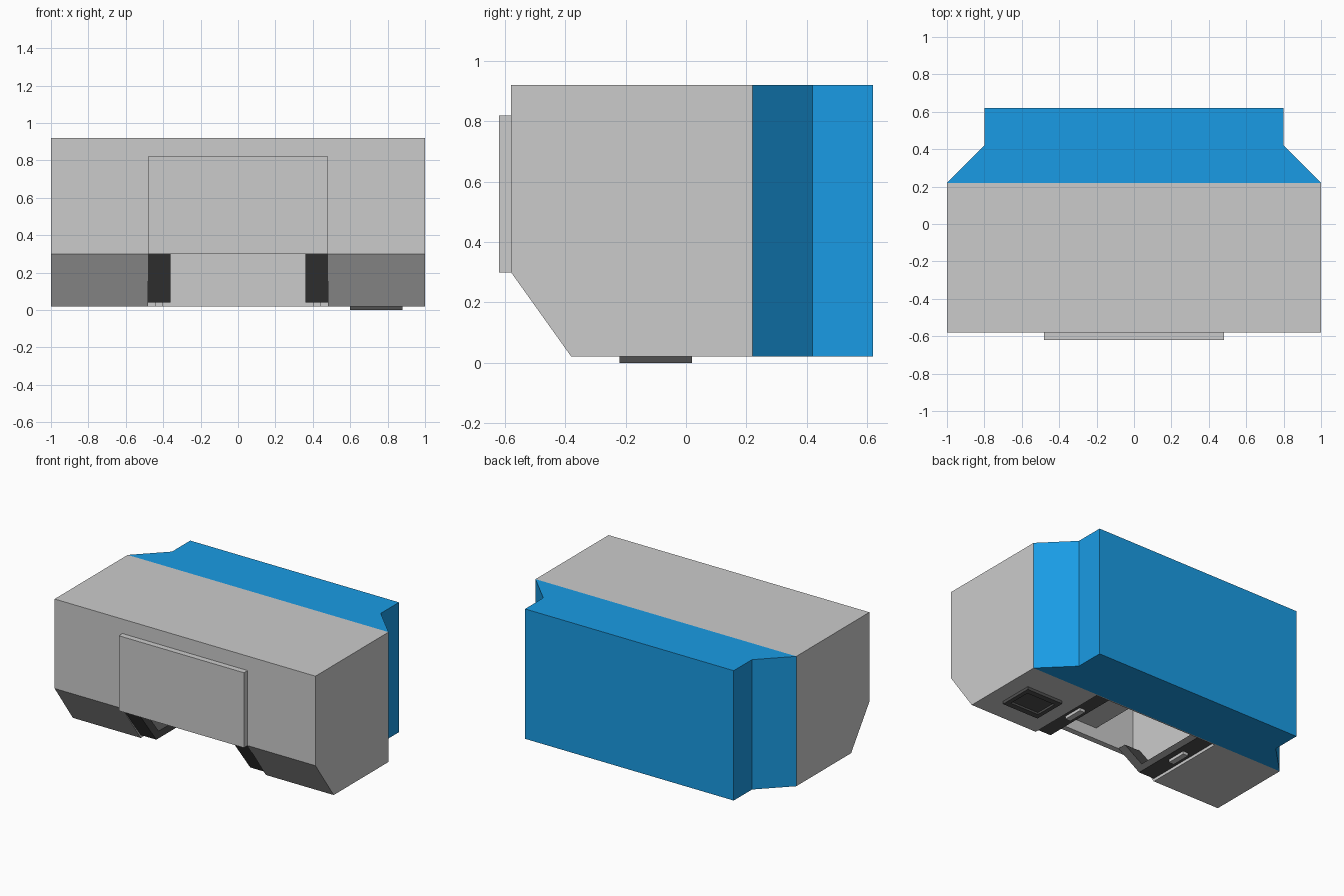
import bpy, bmesh

if "Cube" in bpy.data.objects:
    bpy.data.objects.remove(bpy.data.objects["Cube"])


def prism(name, pts, lo, hi, axis):
    """Extrude a closed profile along x (points are y,z) or z (points are x,y)."""
    bm = bmesh.new()
    place = (lambda p, t: (t, p[0], p[1])) if axis == 'x' else (lambda p, t: (p[0], p[1], t))
    a = [bm.verts.new(place(p, lo)) for p in pts]
    b = [bm.verts.new(place(p, hi)) for p in pts]
    bm.faces.new(a)
    bm.faces.new(b[::-1])
    for i in range(len(pts)):
        j = (i + 1) % len(pts)
        bm.faces.new((a[i], b[i], b[j], a[j]))
    bmesh.ops.recalc_face_normals(bm, faces=bm.faces)
    mesh = bpy.data.meshes.new(name)
    bm.to_mesh(mesh)
    bm.free()
    ob = bpy.data.objects.new(name, mesh)
    bpy.context.collection.objects.link(ob)
    return ob


def box(name, x, y, z):
    return prism(name, [(x[0], y[0]), (x[1], y[0]), (x[1], y[1]), (x[0], y[1])], z[0], z[1], 'z')


def paint(ob, mat):
    ob.data.materials.append(mat)


def material(name, col):
    m = bpy.data.materials.new(name)
    m.diffuse_color = col
    m.use_nodes = True
    m.node_tree.nodes["Principled BSDF"].inputs["Base Color"].default_value = m.diffuse_color
    return m


def cut(ob, cutter):
    mod = ob.modifiers.new("cut", 'BOOLEAN')
    mod.operation = 'DIFFERENCE'
    mod.solver = 'EXACT'
    mod.object = cutter
    cutter.hide_render = True
    cutter.hide_viewport = True
    cutter.display_type = 'WIRE'


blue = material("blue", (0.01, 0.33, 0.78, 1))
dark = material("dark_grey", (0.08, 0.08, 0.08, 1))

# Main body with sloped lower front and an open bay underneath
body = prism("body", [(-0.58, 0.30), (-0.38, 0.02), (0.22, 0.02), (0.22, 0.92), (-0.58, 0.92)], -1, 1, 'x')
cut(body, box("bay_cutter", (-0.48, 0.48), (-0.7, 0.21), (-0.1, 0.82)))

# Front panel closing the bay, with a block behind it
box("front_panel", (-0.48, 0.48), (-0.62, -0.58), (0.30, 0.82))
box("inner_block", (-0.18, 0.18), (-0.58, -0.20), (0.38, 0.82))

# Coloured rear section, narrowing towards the back
rear = prism("rear_section", [(-1, 0.22), (1, 0.22), (0.8, 0.42), (0.8, 0.62), (-0.8, 0.62), (-0.8, 0.42)],
             0.02, 0.92, 'z')
paint(rear, blue)

# Bent rails on both sides of the bay, each with a small tab
rail_profile = [(-0.58, 0.30), (-0.38, 0.04), (0.21, 0.04), (0.21, 0.09), (-0.355, 0.09), (-0.517, 0.30)]
for side, s in (("left", -1), ("right", 1)):
    rail = prism(side + "_rail", rail_profile, s * 0.36, s * 0.48, 'x')
    paint(rail, dark)
    x = sorted((s * 0.40, s * 0.44))
    box(side + "_rail_tab", x, (-0.14, 0.0), (0.02, 0.045))

# Raised port frame on the underside with a recessed plate
frame = box("port_frame", (0.60, 0.88), (-0.22, 0.02), (0.0, 0.02))
paint(frame, dark)
cut(frame, box("port_cutter", (0.63, 0.85), (-0.18, -0.02), (-0.05, 0.05)))
plate = box("port_plate", (0.63, 0.85), (-0.18, -0.02), (0.014, 0.02))
paint(plate, dark)
